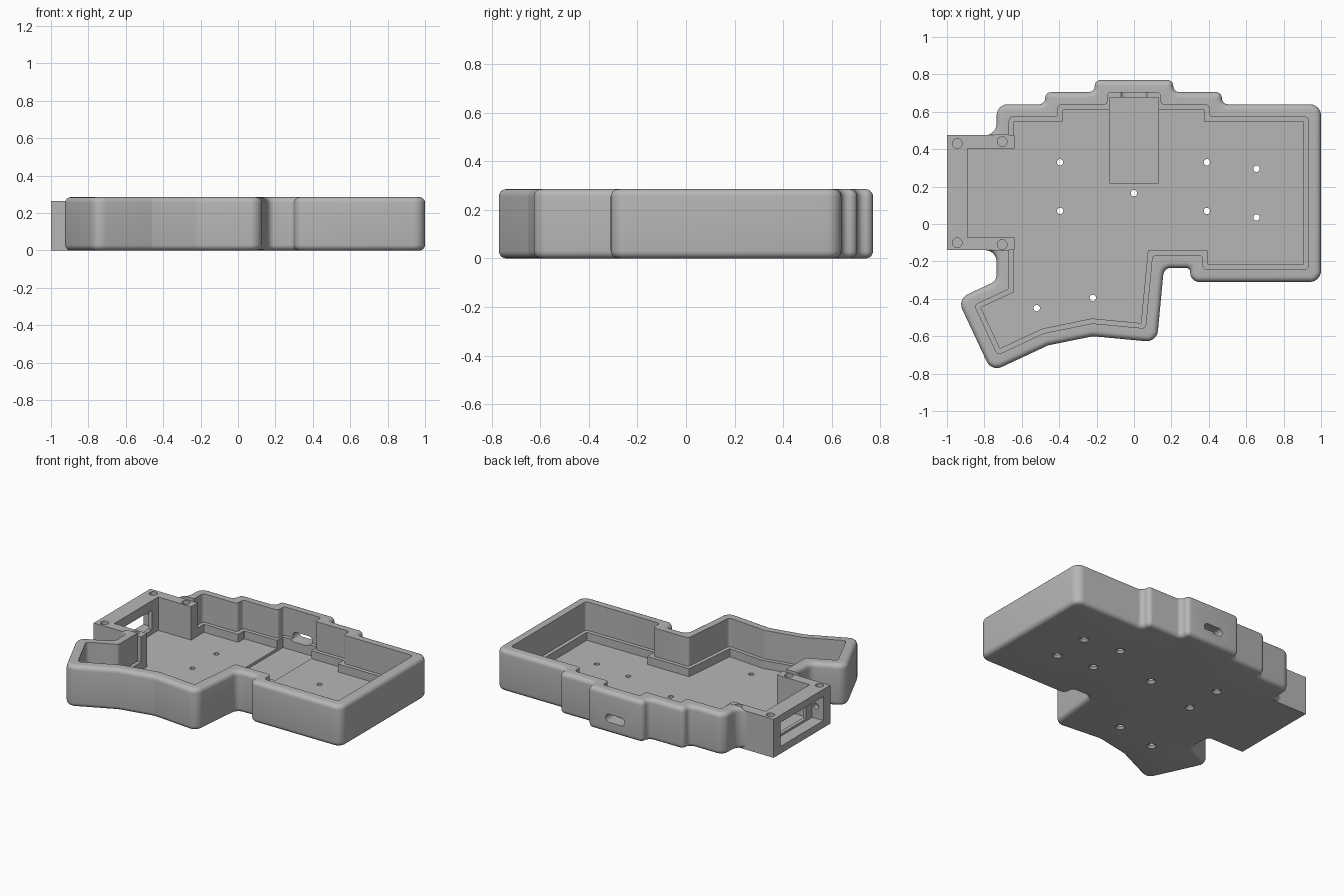
import bpy, bmesh, math
from mathutils import Vector, Matrix

if "Cube" in bpy.data.objects:
    bpy.data.objects.remove(bpy.data.objects["Cube"], do_unlink=True)

HEIGHT, BLOCK_H, FLOOR, LEDGE = 0.285, 0.265, 0.035, 0.09
BEVEL = 0.03

grey = bpy.data.materials.new("plain grey")
grey.use_nodes = True
GREY = (0.47, 0.47, 0.47, 1)
grey.diffuse_color = GREY
grey.node_tree.nodes["Principled BSDF"].inputs["Base Color"].default_value = GREY

# Case outline, counterclockwise: x, y, corner radius
OUTLINE = [
    (1, -0.31, .06), (1, 0.64, .06),
    (0.47, 0.64, .032), (0.47, 0.705, .032),
    (0.21, 0.705, .032), (0.21, 0.77, .032),
    (-0.21, 0.77, .032), (-0.21, 0.705, .032),
    (-0.475, 0.705, .032), (-0.475, 0.64, .032),
    (-0.735, 0.64, .06), (-0.735, 0.475, .06),
    (-0.85, 0.475, .032), (-0.85, -0.14, .032),
    (-0.735, -0.14, .06), (-0.735, -0.304, .05),
    (-0.944, -0.401, .06), (-0.762, -0.79, .06),
    (-0.46, -0.649, .05), (-0.22, -0.60, .05),
    (0.122, -0.632, .06), (0.16, -0.235, .04),
    (0.30, -0.235, .02), (0.30, -0.31, .05),
]


def ring(inset, radius=None, steps=6):
    """Outline moved inward, with its corners rounded."""
    pts = [Vector(p[:2]) for p in OUTLINE]
    out = []
    for i, p in enumerate(pts):
        a = (p - pts[i - 1]).normalized()
        b = (pts[(i + 1) % len(pts)] - p).normalized()
        n1, n2 = Vector((-a.y, a.x)), Vector((-b.y, b.x))
        turn = math.atan2(a.x * b.y - a.y * b.x, a.dot(b))
        side = 1 if turn > 0 else -1
        r = OUTLINE[i][2] - side * inset if radius is None else radius
        mid = (n1 + n2) / (1 + n1.dot(n2))
        centre = p + mid * (inset + side * r)
        for k in range(steps + 1):
            n = Matrix.Rotation(turn * k / steps, 2) @ n1
            out.append(centre - side * r * n)
    return out


def finish(name, bm):
    bmesh.ops.recalc_face_normals(bm, faces=bm.faces)
    me = bpy.data.meshes.new(name)
    bm.to_mesh(me)
    bm.free()
    ob = bpy.data.objects.new(name, me)
    bpy.context.collection.objects.link(ob)
    me.materials.append(grey)
    return ob


def box(name, x0, x1, y0, y1, z0, z1):
    bm = bmesh.new()
    bmesh.ops.create_cube(bm, size=1)
    for v in bm.verts:
        v.co = ((x0 + x1) / 2 + v.co.x * (x1 - x0),
                (y0 + y1) / 2 + v.co.y * (y1 - y0),
                (z0 + z1) / 2 + v.co.z * (z1 - z0))
    return finish(name, bm)


def drill(centre, r1, r2, depth, along_y=False):
    bm = bmesh.new()
    turn = Matrix.Rotation(math.pi / 2, 4, "X") if along_y else Matrix()
    bmesh.ops.create_cone(bm, cap_ends=True, segments=24, radius1=r1, radius2=r2,
                          depth=depth, matrix=Matrix.Translation(centre) @ turn)
    return finish("cutter", bm)


def cut(target, cutter):
    cutter.hide_render = True
    mod = target.modifiers.new("cut", "BOOLEAN")
    mod.operation, mod.solver, mod.object = "DIFFERENCE", "EXACT", cutter
    bpy.context.view_layer.objects.active = target
    bpy.ops.object.modifier_apply(modifier=mod.name)
    bpy.data.objects.remove(cutter, do_unlink=True)


# Case shell: rounded outside, rim, stepped inside wall and floor
angles = [math.pi / 2 * k / 5 for k in range(6)]
levels = [(BEVEL * (1 - math.sin(t)), BEVEL * (1 - math.cos(t)), None) for t in angles]
levels += [(d, HEIGHT - z, None) for d, z, _ in reversed(levels)]
levels += [(.068, HEIGHT, .02), (.068, LEDGE, .02), (.094, LEDGE, .004), (.094, FLOOR, .004)]
bm = bmesh.new()
loops = [[bm.verts.new((p.x, p.y, z)) for p in ring(d, r)] for d, z, r in levels]
for lo, hi in zip(loops, loops[1:]):
    for i in range(len(lo)):
        bm.faces.new((lo[i - 1], lo[i], hi[i], hi[i - 1]))
bm.faces.new(loops[0][::-1])
bm.faces.new(loops[-1])
case = finish("case_shell", bm)

# Room for the side block, controller recess
cut(case, box("cutter", -1.2, -0.64, -0.14, 0.475, -0.1, 1))
cut(case, box("cutter", -0.13, 0.13, 0.22, 0.676, 0.017, 0.14))

# Rounded port slot through the back wall
bm = bmesh.new()
slot = []
for k in range(24):
    t = math.tau * (k + 0.5) / 24
    x = math.copysign(0.045, math.cos(t)) + 0.028 * math.cos(t)
    slot.append(bm.verts.new((x, 0.6, 0.105 + 0.028 * math.sin(t))))
face = bm.faces.new(slot)
far = bmesh.ops.extrude_face_region(bm, geom=[face])["geom"]
bmesh.ops.translate(bm, vec=(0, 0.3, 0), verts=[g for g in far if isinstance(g, bmesh.types.BMVert)])
cut(case, finish("cutter", bm))

# Countersunk screw holes in the floor
for x, y in [(-.395, .33), (-.395, .07), (0, .165), (.39, .33), (.39, .07),
             (.655, .295), (.655, .035), (-.22, -.395), (-.52, -.45)]:
    cut(case, drill((x, y, 0), .017, .017, 0.2))
    cut(case, drill((x, y, 0), .044, .017, 0.03))

# Side block: open towards the case, with a stepped window outwards
block = box("side_block", -1, -0.64, -0.14, 0.475, 0, BLOCK_H)
cut(block, box("cutter", -0.89, -0.5, -0.073, 0.405, FLOOR, 1))
cut(block, box("cutter", -1.1, -0.915, -0.065, 0.40, 0.05, 0.215))
cut(block, box("cutter", -1.1, -0.8, 0.0, 0.335, 0.065, 0.2))
for x, y in [(-.945, .43), (-.705, .44), (-.945, -.1), (-.705, -.11)]:
    cut(block, drill((x, y, BLOCK_H), .026, .026, 0.07))
for y in (-0.065, 0.40):
    cut(block, drill((-0.945, y, 0.135), .02, .02, 0.07, along_y=True))

# Smooth rounded edges, crisp corners
for ob in (case, block):
    bpy.ops.object.select_all(action="DESELECT")
    ob.select_set(True)
    bpy.context.view_layer.objects.active = ob
    bpy.ops.object.shade_smooth_by_angle(angle=math.radians(32))
